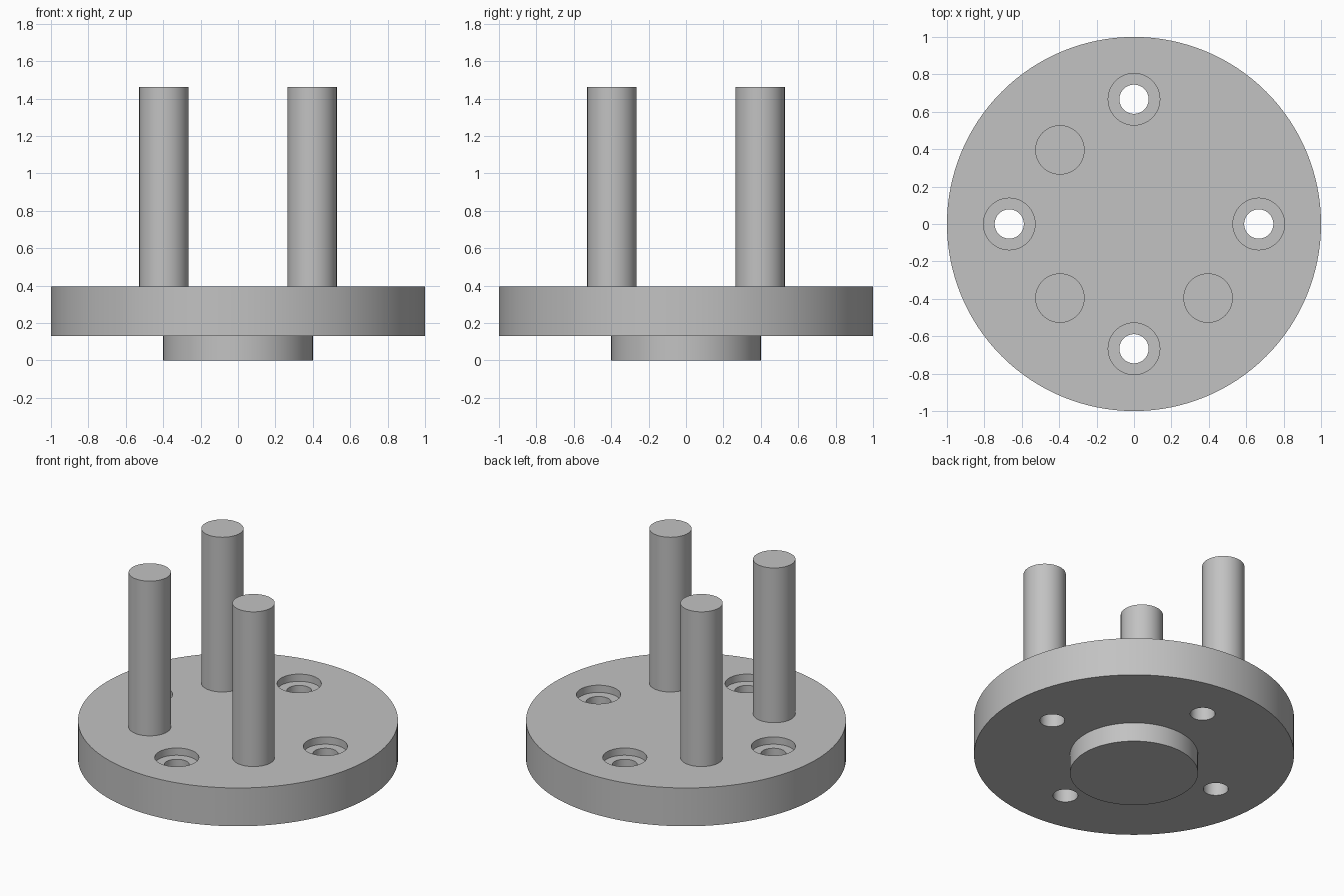
import bpy
from math import cos, sin, pi, radians

cube = bpy.data.objects.get("Cube")
if cube:
    bpy.data.objects.remove(cube, do_unlink=True)

# Plain grey metal
grey = bpy.data.materials.new("grey_metal")
grey.use_nodes = True
colour = (0.54, 0.54, 0.54, 1)
grey.diffuse_color = colour
grey.node_tree.nodes["Principled BSDF"].inputs["Base Color"].default_value = colour

HUB_TOP, PLATE_TOP, PIN_TOP = 0.132, 0.396, 1.463
EMBED = 0.02


def cylinder(name, radius, bottom, top, x=0, y=0, sides=64):
    bpy.ops.mesh.primitive_cylinder_add(
        vertices=sides, radius=radius, depth=top - bottom,
        location=(x, y, (bottom + top) / 2))
    obj = bpy.context.object
    obj.name = name
    obj.data.materials.append(grey)
    return obj


def smooth(obj):
    bpy.ops.object.select_all(action="DESELECT")
    obj.select_set(True)
    bpy.context.view_layer.objects.active = obj
    bpy.ops.object.shade_smooth_by_angle(angle=radians(30))


def cut(target, cutter):
    bpy.context.view_layer.objects.active = target
    mod = target.modifiers.new("hole", "BOOLEAN")
    mod.operation = "DIFFERENCE"
    mod.solver = "EXACT"
    mod.object = cutter
    bpy.ops.object.modifier_apply(modifier=mod.name)
    bpy.data.objects.remove(cutter, do_unlink=True)


# Round plate with four counterbored bolt holes
plate = cylinder("round_plate", 1, HUB_TOP, PLATE_TOP, sides=128)
for i in range(4):
    x, y = 0.667 * cos(i * pi / 2), 0.667 * sin(i * pi / 2)
    cut(plate, cylinder("counterbore_cutter", 0.138, PLATE_TOP - 0.05, 0.6, x, y))
    cut(plate, cylinder("bolt_hole_cutter", 0.078, 0, 0.6, x, y))
smooth(plate)

# Central hub under the plate
smooth(cylinder("hub", 0.4, 0, HUB_TOP + EMBED, sides=96))

# Three upright pins, with the back left corner left open
for name, sx, sy in (("front_right_pin", -1, -1),
                     ("front_left_pin", 1, -1),
                     ("back_right_pin", -1, 1)):
    smooth(cylinder(name, 0.132, PLATE_TOP - EMBED, PIN_TOP, sx * 0.396, sy * 0.396))
